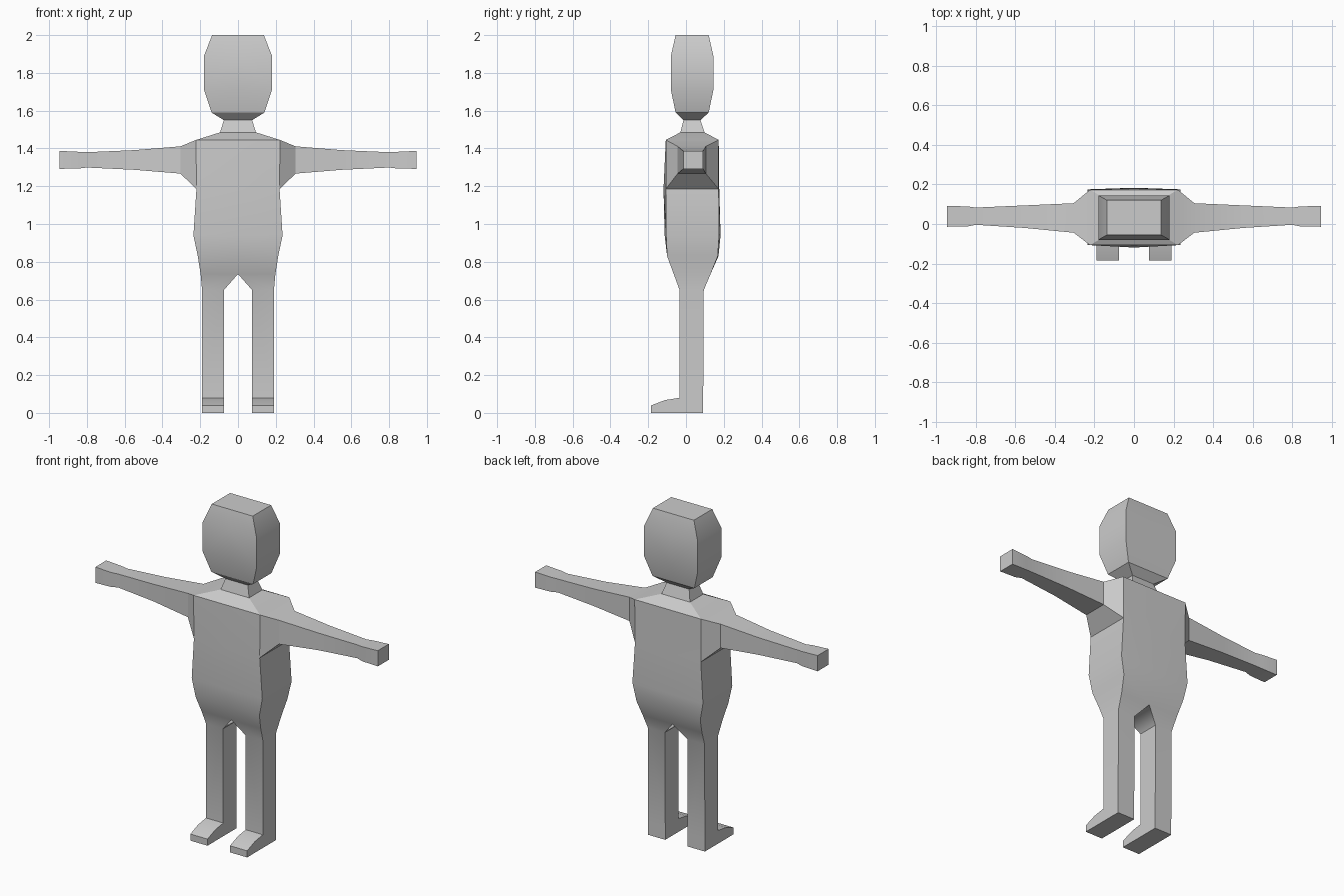
import bpy, bmesh, math

if "Cube" in bpy.data.objects:
    bpy.data.objects.remove(bpy.data.objects["Cube"])

bm = bmesh.new()


def ring(points):
    return [bm.verts.new(p) for p in points]


def bridge(a, b, skip=()):
    """Join two four-point rings, leaving out listed sides and mirror-plane faces."""
    for i in range(4):
        j = (i + 1) % 4
        quad = (a[i], a[j], b[j], b[i])
        if i not in skip and any(abs(v.co.x) > 1e-5 for v in quad):
            bm.faces.new(quad)


def limb(start, sections):
    """Extrude a limb from an open quad through further sections and cap it."""
    for pts in sections:
        nxt = ring(pts)
        bridge(start, nxt)
        start = nxt
    bm.faces.new(start)


# Right half of head, torso and leg, top to bottom:
# inner x, outer x, inner z, outer z, front y, back y, centre front bulge, back bulge
sections = [
    (0, 0.137, 2.00, 2.00, -0.055, 0.120, 0, 0),
    (0, 0.180, 1.89, 1.89, -0.080, 0.145, 0, 0),
    (0, 0.180, 1.71, 1.71, -0.080, 0.145, 0, 0),
    (0, 0.140, 1.59, 1.59, -0.055, 0.120, 0, 0),
    (0, 0.075, 1.55, 1.55, -0.013, 0.077, 0, 0),
    (0, 0.095, 1.485, 1.485, -0.030, 0.098, 0, 0),
    (0, 0.222, 1.445, 1.445, -0.107, 0.173, 0, 0),      # shoulder
    (0, 0.220, 1.185, 1.185, -0.107, 0.173, 0.012, 0.003),  # armpit
    (0, 0.236, 0.94, 0.94, -0.105, 0.175, 0.008, 0.008),
    (0, 0.213, 0.83, 0.83, -0.100, 0.168, 0, 0.004),
    (0, 0.198, 0.735, 0.735, -0.065, 0.130, 0, 0),      # crotch
    (0.075, 0.190, 0.65, 0.65, -0.034, 0.094, 0, 0),    # leg top
    (0.075, 0.190, 0.08, 0.08, -0.034, 0.091, 0, 0),    # ankle
    (0.075, 0.190, 0.00, 0.00, -0.034, 0.091, 0, 0),    # heel
]
body = [ring([(xi, yf - bf, zi), (xo, yf, zo), (xo, yb, zo), (xi, yb + bb, zi)])
        for xi, xo, zi, zo, yf, yb, bf, bb in sections]
SHOULDER, ANKLE = 6, 12
for k in range(len(body) - 1):
    bridge(body[k], body[k + 1],
           skip={SHOULDER: (1,), ANKLE: (0,)}.get(k, ()))
bm.faces.new(body[0])
bm.faces.new(body[-1])

# Arm: x, front y, back y, bottom z, top z
s, a = body[SHOULDER], body[SHOULDER + 1]
limb([s[1], s[2], a[2], a[1]],
     [[(x, f, t), (x, b, t), (x, b, u), (x, f, u)] for x, f, b, u, t in (
         (0.305, -0.044, 0.105, 1.267, 1.411),
         (0.55, -0.020, 0.094, 1.287, 1.391),
         (0.80, -0.004, 0.083, 1.299, 1.380),
         (0.84, -0.012, 0.089, 1.294, 1.382),
         (0.945, -0.014, 0.091, 1.292, 1.387))])

# Foot: y, top z
s, a = body[ANKLE], body[ANKLE + 1]
limb([s[0], s[1], a[1], a[0]],
     [[(0.075, y, t), (0.19, y, t), (0.19, y, 0), (0.075, y, 0)]
      for y, t in ((-0.11, 0.068), (-0.184, 0.04))])

bmesh.ops.recalc_face_normals(bm, faces=bm.faces)
mesh = bpy.data.meshes.new("body")
bm.to_mesh(mesh)
bm.free()
obj = bpy.data.objects.new("body", mesh)
bpy.context.collection.objects.link(obj)
bpy.context.view_layer.objects.active = obj
obj.select_set(True)
bpy.ops.object.shade_smooth_by_angle(angle=math.radians(30))

# Left half
mirror = obj.modifiers.new("mirror", 'MIRROR')
mirror.use_clip = True
